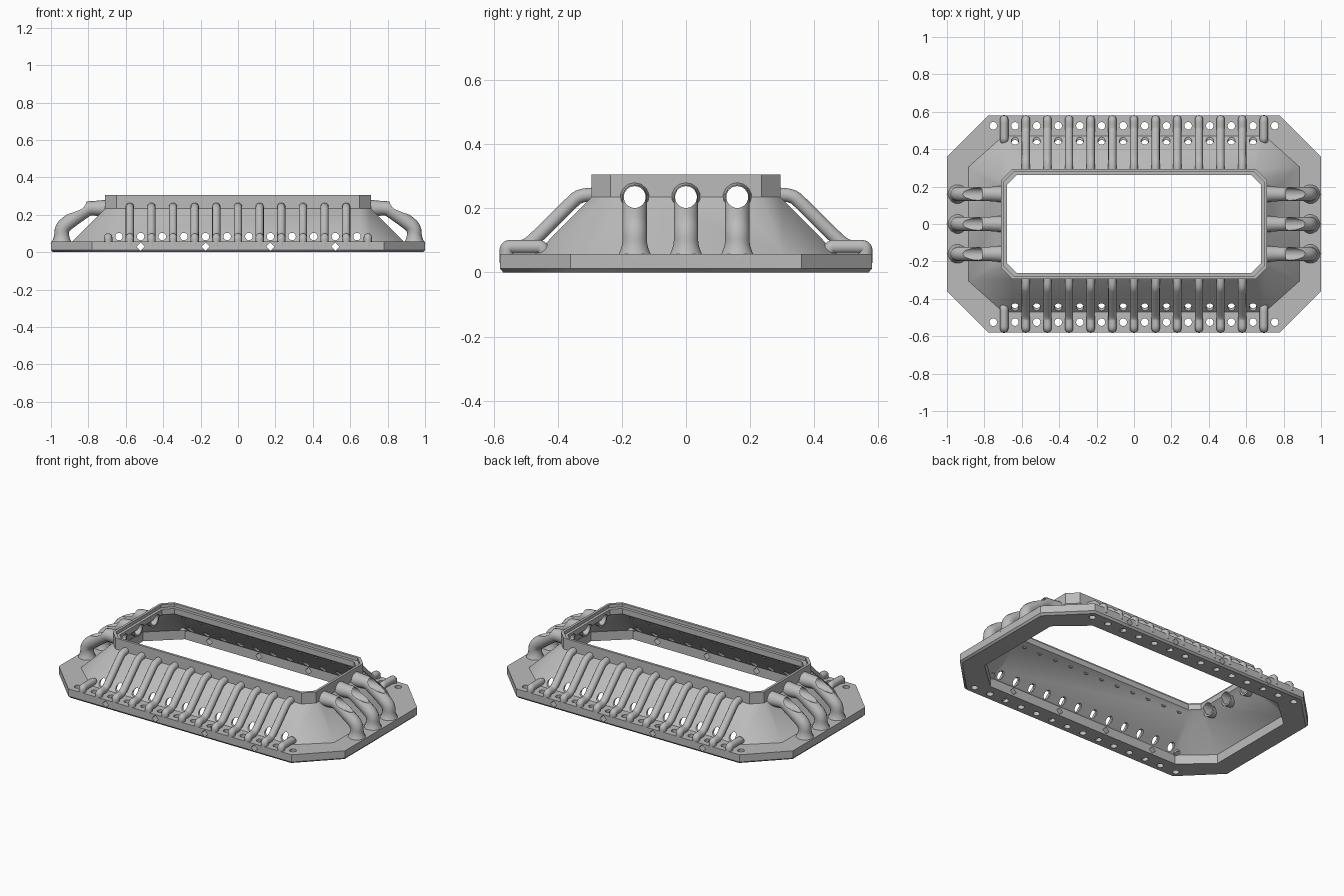
import bpy, bmesh, math
from mathutils import Matrix, Vector

cube = bpy.data.objects.get("Cube")
if cube:
    bpy.data.objects.remove(cube, do_unlink=True)

grey = bpy.data.materials.new("matte grey")
grey.use_nodes = True
grey.diffuse_color = (0.5, 0.5, 0.5, 1)
grey.node_tree.nodes["Principled BSDF"].inputs["Base Color"].default_value = (0.5, 0.5, 0.5, 1)


def link(name, data):
    ob = bpy.data.objects.new(name, data)
    bpy.context.scene.collection.objects.link(ob)
    return ob


def activate(ob):
    bpy.ops.object.select_all(action='DESELECT')
    ob.select_set(True)
    bpy.context.view_layer.objects.active = ob


def mesh_object(name, bm):
    bmesh.ops.recalc_face_normals(bm, faces=bm.faces)
    me = bpy.data.meshes.new(name)
    bm.to_mesh(me)
    bm.free()
    me.materials.append(grey)
    return link(name, me)


def cut(target, rods):
    """Drill the target with rods given as (centre, axis, radius, length, sides)."""
    bm = bmesh.new()
    for centre, axis, radius, length, sides in rods:
        turn = Vector(axis).to_track_quat('Z', 'Y').to_matrix().to_4x4()
        bmesh.ops.create_cone(bm, cap_ends=True, segments=sides, radius1=radius,
                              radius2=radius, depth=length,
                              matrix=Matrix.Translation(centre) @ turn)
    cutter = mesh_object("cutter", bm)
    cutter.hide_render = True
    mod = target.modifiers.new("holes", 'BOOLEAN')
    mod.operation, mod.solver, mod.object = 'DIFFERENCE', 'EXACT', cutter
    activate(target)
    bpy.ops.object.modifier_apply(modifier=mod.name)
    bpy.data.objects.remove(cutter, do_unlink=True)


def smooth(ob):
    activate(ob)
    bpy.ops.object.shade_smooth_by_angle(angle=math.radians(35))


def tube(name, points, radius, flare=(1, 1)):
    """Round tube along a smoothed path, with optional wider ends."""
    cu = bpy.data.curves.new(name, 'CURVE')
    cu.dimensions = '3D'
    cu.bevel_depth, cu.bevel_resolution, cu.use_fill_caps = radius, 5, True
    sp = cu.splines.new('NURBS')
    sp.points.add(len(points) - 1)
    for p, co in zip(sp.points, points):
        p.co = (*co, 1)
    sp.points[0].radius, sp.points[-1].radius = flare
    sp.order_u, sp.use_endpoint_u, sp.resolution_u = 3, True, 5
    ob = link(name, cu)
    activate(ob)
    bpy.ops.object.convert(target='MESH')
    ob = bpy.context.object
    bm = bmesh.new()
    bm.from_mesh(ob.data)
    bmesh.ops.remove_doubles(bm, verts=bm.verts, dist=0.0002)
    bmesh.ops.recalc_face_normals(bm, faces=bm.faces)
    bm.to_mesh(ob.data)
    bm.free()
    ob.data.materials.clear()
    ob.data.materials.append(grey)
    return ob


# Hollow housing: octagonal rings lofted round the wall section
def octagon(x, y, cx, cy):
    return [(x, cy - y), (x, y - cy), (x - cx, y), (cx - x, y),
            (-x, y - cy), (-x, cy - y), (cx - x, -y), (x - cx, -y)]


SECTION = [  # half length, half width, corner cuts, height
    (0.99, 0.57, 0.22, 0.22, 0), (1, 0.58, 0.22, 0.22, 0.012),
    (1, 0.58, 0.22, 0.22, 0.058), (0.885, 0.47, 0.185, 0.165, 0.058),
    (0.71, 0.295, 0.06, 0.06, 0.235), (0.71, 0.295, 0.06, 0.06, 0.305),
    (0.695, 0.28, 0.055, 0.055, 0.305), (0.695, 0.28, 0.055, 0.055, 0.285),
    (0.678, 0.262, 0.05, 0.05, 0.285), (0.678, 0.262, 0.05, 0.05, 0.25),
    (0.695, 0.28, 0.055, 0.055, 0.235), (0.87, 0.455, 0.18, 0.16, 0.058),
    (0.87, 0.455, 0.18, 0.16, 0)]
bm = bmesh.new()
rings = [[bm.verts.new((px, py, z)) for px, py in octagon(x, y, cx, cy)]
         for x, y, cx, cy, z in SECTION]
for a, b in zip(rings, rings[1:] + rings[:1]):
    for i in range(8):
        j = (i + 1) % 8
        bm.faces.new((a[i], a[j], b[j], b[i]))
housing = mesh_object("housing", bm)

STEP = 0.1157
PIPE_Y = (-0.16, 0, 0.16)
Y, Z, X = (0, 1, 0), (0, 0, 1), (1, 0, 0)

# Bolt holes, vent holes, diamond slots and end ports
cut(housing, [((STEP * (i - 6.5), s * 0.525, 0), Z, 0.02, 0.3, 20)
              for i in range(14) for s in (-1, 1)])
cut(housing, [((STEP * (i - 5.5), s * 0.43, 0.084), Y, 0.02, 0.2, 20)
              for i in range(12) for s in (-1, 1)])
cut(housing, [((x, s * 0.52, 0.03), Y, 0.022, 0.3, 4)
              for x in (-0.52, -0.173, 0.173, 0.52) for s in (-1, 1)])
cut(housing, [((s * 0.75, y, 0.235), X, 0.034, 0.4, 32)
              for y in PIPE_Y for s in (-1, 1)])
smooth(housing)


def copies(master, name, places):
    """Linked copies at (x, y, turn about z); the master takes the first place."""
    for n, (x, y, turn) in enumerate(places):
        ob = master if n == 0 else link(f"{name}_{n + 1}", master.data)
        ob.location = (x, y, 0)
        ob.rotation_euler = (0, 0, turn)


# Long ribs bridging the flange and collar
rib = tube("long_rib", [(0, -y, z) for y, z in (
    (0.56, 0.03), (0.56, 0.06), (0.56, 0.08), (0.53, 0.08), (0.5, 0.08),
    (0.46, 0.115), (0.36, 0.215), (0.33, 0.243), (0.285, 0.243))], 0.022)
smooth(rib)
copies(rib, "long_rib", [(STEP * i, 0, t) for t in (0, math.pi) for i in range(-5, 6)])

# Short ribs at the flange corners
stub = tube("short_rib", [(0, -y, z) for y, z in (
    (0.56, 0.03), (0.56, 0.06), (0.56, 0.08), (0.53, 0.08),
    (0.47, 0.08), (0.45, 0.08), (0.44, 0.06))], 0.022)
smooth(stub)
copies(stub, "short_rib", [(STEP * i, 0, t) for t in (0, math.pi) for i in (-6, 6)])

# Bent end pipes, drilled along the port axis
pipe = tube("end_pipe", [(x, 0, z) for x, z in (
    (0.943, 0.045), (0.943, 0.075), (0.943, 0.13), (0.9, 0.165), (0.83, 0.215),
    (0.8, 0.235), (0.76, 0.235), (0.695, 0.235))], 0.039, (1.5, 1.2))
cut(pipe, [((0.8, 0, 0.235), X, 0.034, 0.6, 32)])
smooth(pipe)
copies(pipe, "end_pipe", [(0, y, t) for t in (0, math.pi) for y in PIPE_Y])
